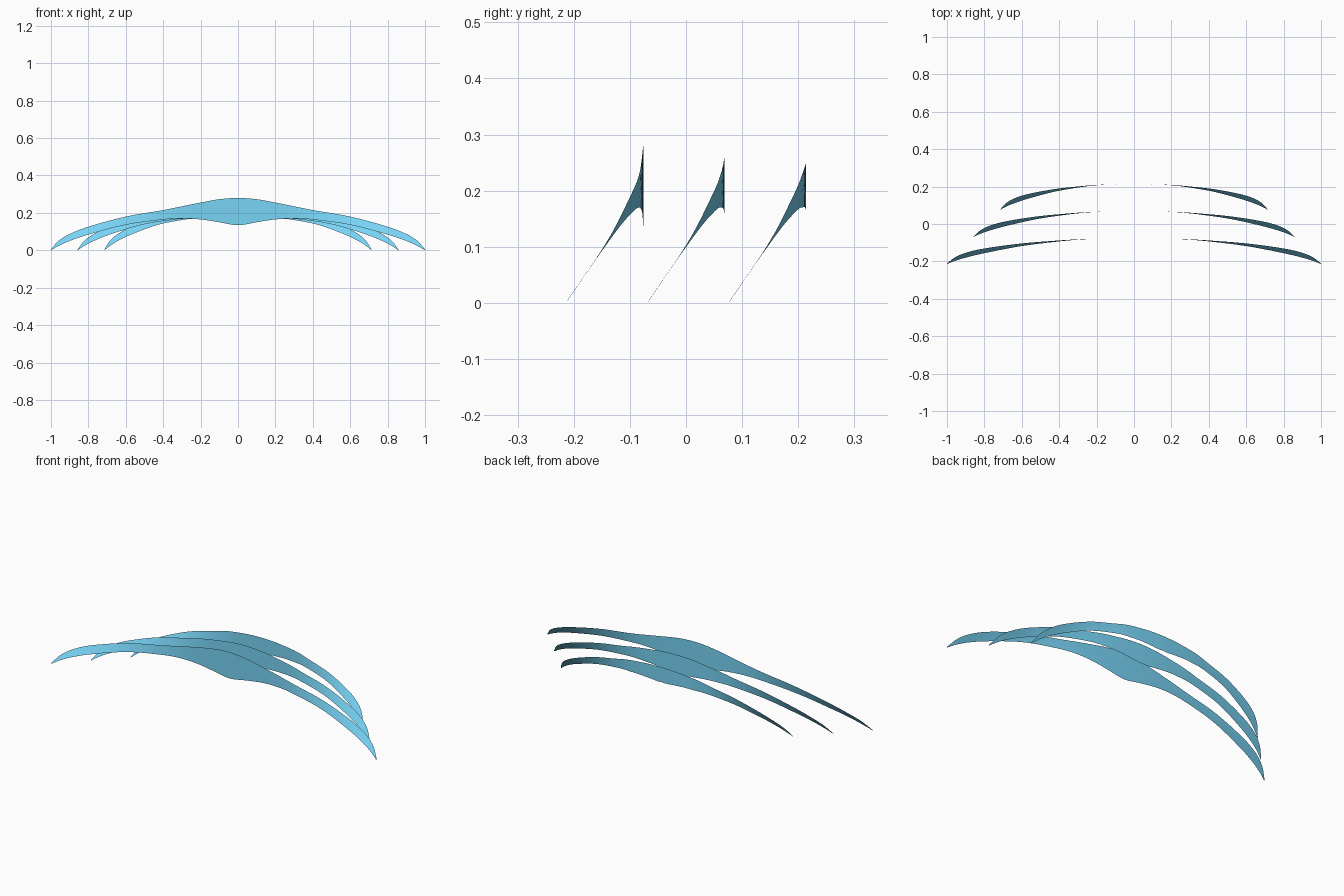
import bpy, bmesh

if "Cube" in bpy.data.objects:
    bpy.data.objects.remove(bpy.data.objects["Cube"])

# Half-span edge profile: span fraction, upper z, lower z, upper y, lower y
PROFILE = [
    (0.00, 0.280, 0.134, 0.138, 0.138),
    (0.10, 0.273, 0.150, 0.137, 0.137),
    (0.20, 0.255, 0.165, 0.135, 0.135),
    (0.30, 0.235, 0.170, 0.132, 0.130),
    (0.40, 0.215, 0.164, 0.126, 0.121),
    (0.60, 0.180, 0.136, 0.110, 0.096),
    (0.80, 0.126, 0.084, 0.083, 0.058),
    (0.90, 0.087, 0.050, 0.060, 0.034),
    (0.96, 0.050, 0.023, 0.034, 0.016),
    (1.00, 0.005, 0.000, 0.003, 0.000),
]
ROWS = 4


def slope(i, k):
    if i == 0:
        return 0.0
    a, b = PROFILE[i - 1], PROFILE[min(i + 1, len(PROFILE) - 1)]
    return (b[k] - a[k]) / (b[0] - a[0])


def sample(u, k):
    """Smooth cubic through the profile column k."""
    i = max(j for j in range(len(PROFILE) - 1) if PROFILE[j][0] <= u)
    p, q = PROFILE[i], PROFILE[i + 1]
    h = q[0] - p[0]
    t = (u - p[0]) / h
    return ((2*t**3 - 3*t**2 + 1) * p[k] + (t**3 - 2*t**2 + t) * h * slope(i, k)
            + (3*t**2 - 2*t**3) * q[k] + (t**3 - t**2) * h * slope(i + 1, k))


def blade(name, half_span, tip_y, trim, mat):
    """Thin curved sheet; trim narrows its central bulge."""
    bm = bmesh.new()
    n = 48
    cols = []
    for i in range(-n, n + 1):
        s = abs(i) / n
        u = 1 - (1 - s) ** 1.4            # denser toward the tips
        f = max(0, 1 - u / 0.38)
        hi = sample(u, 1) - trim * f * f * (3 - 2 * f)
        lo = sample(u, 2) + trim * max(0, 1 - u / 0.28) ** 1.3
        yh, yl = sample(u, 3), sample(u, 4)
        x = half_span * u * (1 if i >= 0 else -1)
        cols.append([bm.verts.new((x, tip_y + yl + (yh - yl) * r / ROWS,
                                   lo + (hi - lo) * r / ROWS))
                     for r in range(ROWS + 1)])
    for a, b in zip(cols, cols[1:]):
        for r in range(ROWS):
            bm.faces.new((a[r], b[r], b[r + 1], a[r + 1])).smooth = True
    mesh = bpy.data.meshes.new(name)
    bm.to_mesh(mesh)
    bm.free()
    mesh.materials.append(mat)
    bpy.context.collection.objects.link(bpy.data.objects.new(name, mesh))


blue = bpy.data.materials.new("sky_blue")
blue.diffuse_color = (0.19, 0.66, 0.92, 1)
blue.use_nodes = True
blue.node_tree.nodes["Principled BSDF"].inputs["Base Color"].default_value = blue.diffuse_color

# Three nested blades, front to back
blade("front_blade", 1.0, -0.214, 0.0, blue)
blade("middle_blade", 0.857, -0.069, 0.020, blue)
blade("back_blade", 0.714, 0.076, 0.032, blue)
